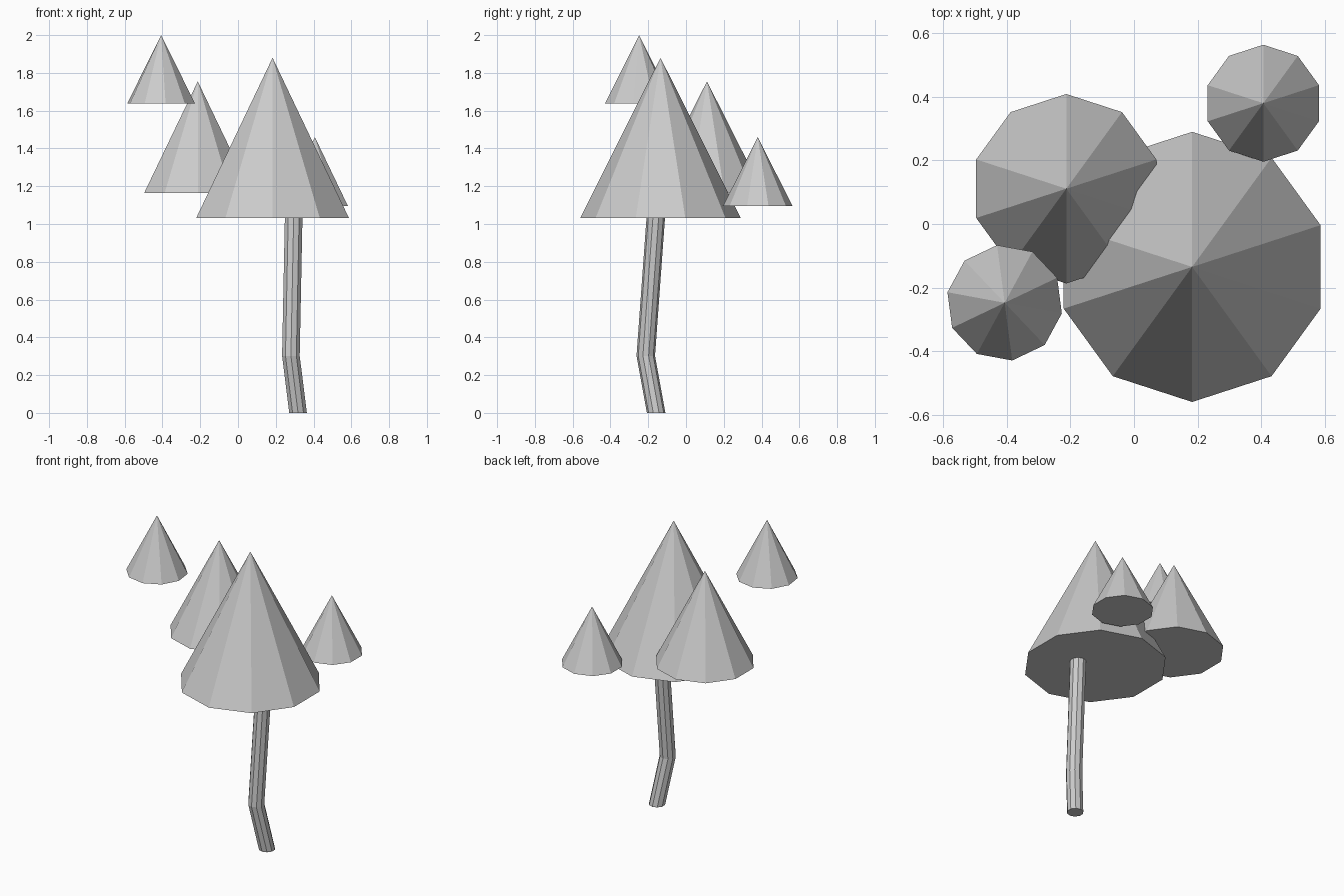
import bpy, bmesh, math
from mathutils import Vector

if "Cube" in bpy.data.objects:
    bpy.data.objects.remove(bpy.data.objects["Cube"])

SIDES = 10


def ring(bm, centre, radius, turn=0.0):
    """Horizontal ring of vertices, first one pointing along +y."""
    return [bm.verts.new(Vector(centre) + Vector((
        -radius * math.sin(turn + math.tau * i / SIDES),
        radius * math.cos(turn + math.tau * i / SIDES), 0)))
        for i in range(SIDES)]


def finish(bm, name):
    bmesh.ops.recalc_face_normals(bm, faces=bm.faces)
    mesh = bpy.data.meshes.new(name)
    bm.to_mesh(mesh)
    bm.free()
    bpy.context.collection.objects.link(bpy.data.objects.new(name, mesh))


def cone(name, x, y, base, tip, radius, turn=0.0):
    bm = bmesh.new()
    verts = ring(bm, (x, y, base), radius, math.radians(turn))
    apex = bm.verts.new((x, y, tip))
    bm.faces.new(verts)
    for i in range(SIDES):
        bm.faces.new((verts[i], verts[(i + 1) % SIDES], apex))
    finish(bm, name)


def tube(name, path, radius):
    bm = bmesh.new()
    rings = [ring(bm, p, radius) for p in path]
    for a, b in zip(rings, rings[1:]):
        for i in range(SIDES):
            j = (i + 1) % SIDES
            bm.faces.new((a[i], a[j], b[j], b[i]))
    bm.faces.new(rings[0])
    bm.faces.new(rings[-1])
    finish(bm, name)


# Bent trunk, running a little way into the main crown
tube("trunk", [(0.318, -0.158, 0), (0.28, -0.213, 0.302), (0.298, -0.148, 1.2)], 0.049)

# Conical foliage
cone("main_crown", 0.183, -0.135, 1.032, 1.88, 0.425)
cone("left_crown", -0.213, 0.111, 1.165, 1.755, 0.298)
cone("back_crown", 0.407, 0.38, 1.095, 1.46, 0.184)
cone("high_crown", -0.407, -0.248, 1.637, 2.0, 0.183, turn=7.5)
